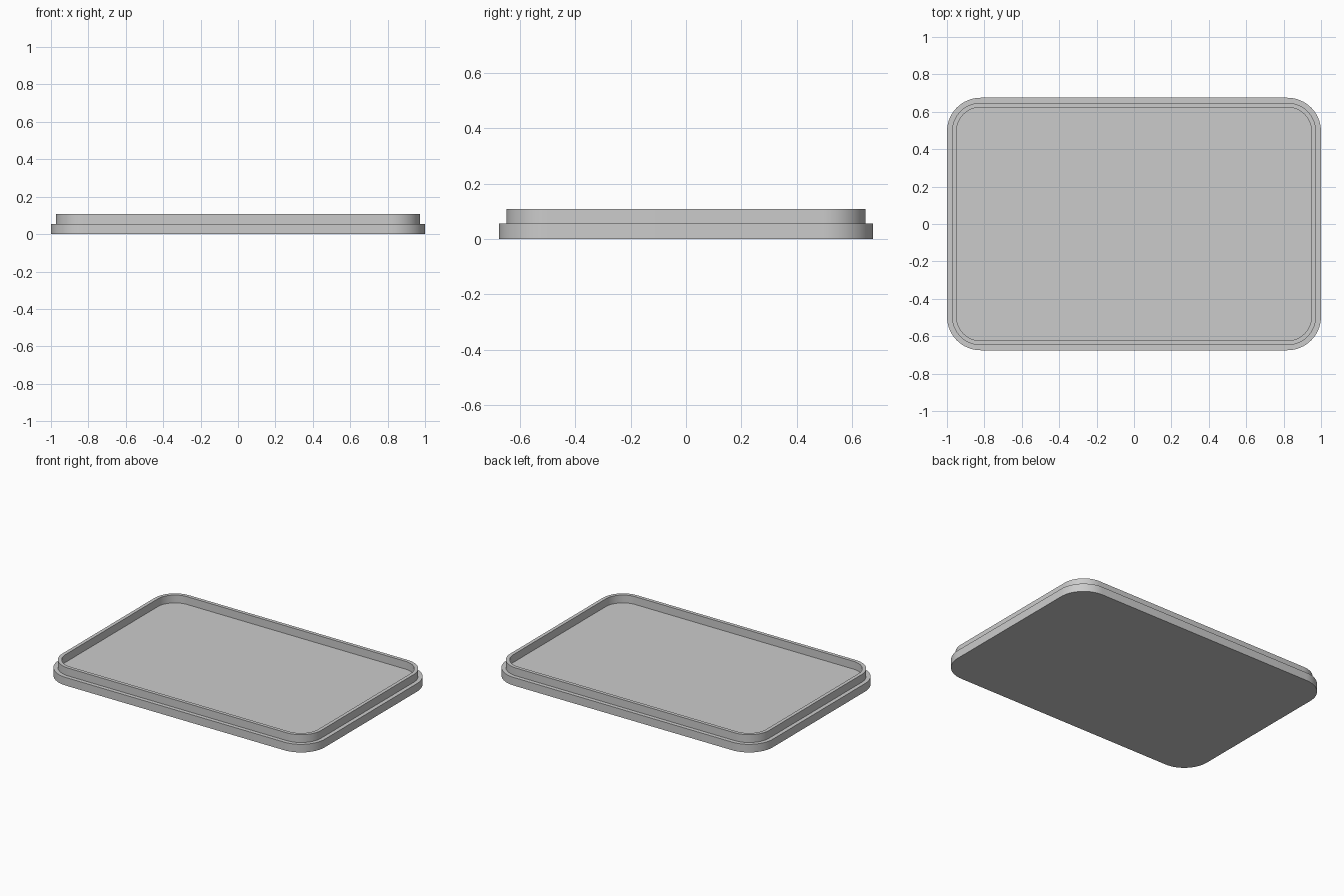
import bpy
import bmesh
from math import cos, sin, pi, radians

old = bpy.data.objects.get("Cube")
if old:
    bpy.data.objects.remove(old, do_unlink=True)

grey = bpy.data.materials.new("light_grey")
grey.use_nodes = True
colour = (0.6, 0.6, 0.6, 1)
grey.diffuse_color = colour
grey.node_tree.nodes["Principled BSDF"].inputs["Base Color"].default_value = colour

# All corner arcs share the same centres, so every wall is evenly offset
CENTRE_X, CENTRE_Y = 0.82, 0.495
STEPS = 16


def rounded_ring(bm, radius, z):
    """Loop of vertices around a rounded rectangle."""
    verts = []
    for corner, (sx, sy) in enumerate([(1, 1), (-1, 1), (-1, -1), (1, -1)]):
        for i in range(STEPS + 1):
            a = (corner + i / STEPS) * pi / 2
            verts.append(bm.verts.new((sx * CENTRE_X + radius * cos(a),
                                       sy * CENTRE_Y + radius * sin(a), z)))
    return verts


# Lid cross-section: base plate, shoulder, raised lip, recessed floor
profile = [(0.18, 0), (0.18, 0.055), (0.153, 0.055),
           (0.153, 0.108), (0.129, 0.108), (0.129, 0.055)]

bm = bmesh.new()
rings = [rounded_ring(bm, r, z) for r, z in profile]
for low, high in zip(rings, rings[1:]):
    n = len(low)
    for i in range(n):
        j = (i + 1) % n
        bm.faces.new((low[i], low[j], high[j], high[i]))
bm.faces.new(rings[0][::-1])
bm.faces.new(rings[-1])
bmesh.ops.recalc_face_normals(bm, faces=bm.faces)

mesh = bpy.data.meshes.new("tray_lid")
bm.to_mesh(mesh)
bm.free()
mesh.materials.append(grey)
lid = bpy.data.objects.new("tray_lid", mesh)
bpy.context.collection.objects.link(lid)

# Smooth corners, crisp rims
bpy.context.view_layer.objects.active = lid
lid.select_set(True)
bpy.ops.object.shade_smooth_by_angle(angle=radians(30))
